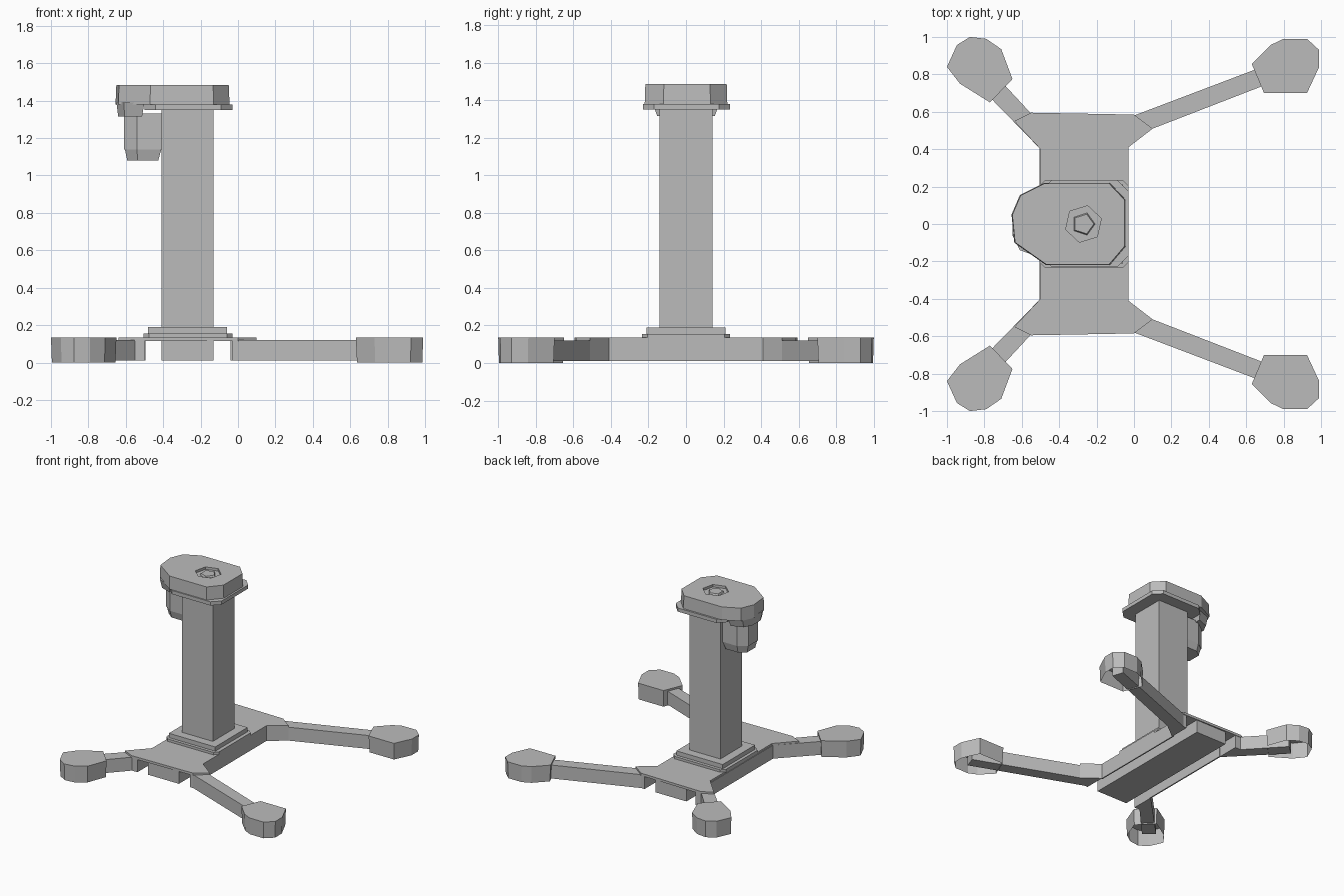
import bpy
import bmesh
import math

cube = bpy.data.objects.get("Cube")
if cube:
    bpy.data.objects.remove(cube, do_unlink=True)

grey = bpy.data.materials.new("plain_grey")
grey.use_nodes = True
grey.diffuse_color = (0.5, 0.5, 0.5, 1)
grey.node_tree.nodes["Principled BSDF"].inputs["Base Color"].default_value = (0.5, 0.5, 0.5, 1)


def prism(name, outline, z0, z1, foot_scale=1.0, top_scale=1.0, closed_below=True):
    """Extrude a plan outline from z0 to z1, optionally tapering either end."""
    cx = sum(p[0] for p in outline) / len(outline)
    cy = sum(p[1] for p in outline) / len(outline)
    bm = bmesh.new()

    def ring(z, s):
        return [bm.verts.new((cx + (x - cx) * s, cy + (y - cy) * s, z)) for x, y in outline]

    low, high = ring(z0, foot_scale), ring(z1, top_scale)
    n = len(outline)
    for i in range(n):
        j = (i + 1) % n
        bm.faces.new((low[i], low[j], high[j], high[i]))
    bm.faces.new(high)
    if closed_below:
        bm.faces.new(low[::-1])
    bmesh.ops.recalc_face_normals(bm, faces=bm.faces)
    # an open shell must still face outward
    if max(f.normal.z for f in bm.faces) < 0.9:
        bmesh.ops.reverse_faces(bm, faces=bm.faces)
    mesh = bpy.data.meshes.new(name)
    bm.to_mesh(mesh)
    bm.free()
    mesh.materials.append(grey)
    obj = bpy.data.objects.new(name, mesh)
    bpy.context.collection.objects.link(obj)
    return obj


def box(name, x0, x1, y0, y1, z0, z1, cut=0.0):
    """Box with optional chamfered vertical corners."""
    if cut:
        pts = [(x0 + cut, y0), (x1 - cut, y0), (x1, y0 + cut), (x1, y1 - cut),
               (x1 - cut, y1), (x0 + cut, y1), (x0, y1 - cut), (x0, y0 + cut)]
    else:
        pts = [(x0, y0), (x1, y0), (x1, y1), (x0, y1)]
    return prism(name, pts, z0, z1)


def polygon(cx, cy, r, sides, turn=0.0):
    return [(cx + r * math.cos(turn + i * math.tau / sides),
             cy + r * math.sin(turn + i * math.tau / sides)) for i in range(sides)]


def flip(pts, side):
    return [(x, y * side) for x, y in pts]


# Base: top plate over two side walls and a centre beam, open at both ends
half = [(-0.03, 0.41), (0.1, 0.51), (0.07, 0.6 - 0.01), (-0.55, 0.595),
        (-0.64, 0.55), (-0.5, 0.4)]
half[2] = (0.0, 0.585)
prism("base_plate", half + flip(half[::-1], -1), 0.115, 0.135)
box("base_wall_left", -0.04, -0.03, -0.42, 0.42, 0.01, 0.12)
box("base_wall_right", -0.505, -0.495, -0.41, 0.41, 0.01, 0.12)
box("base_centre_beam", -0.41, -0.13, -0.58, 0.58, 0.01, 0.12)

# Arms and hollow foot caps, mirrored front to back
long_arm = [(-0.03, 0.41), (0.1, 0.51), (0.9, 0.82), (0.87, 0.91), (0.0, 0.58), (-0.03, 0.58)]
short_arm = [(-0.5, 0.4), (-0.5, 0.59), (-0.55, 0.59), (-0.8, 0.86), (-0.88, 0.79)]
long_foot = [(0.63, 0.855), (0.695, 0.7), (0.925, 0.7), (0.99, 0.84), (0.99, 0.93),
             (0.925, 0.99), (0.8, 0.99), (0.73, 0.957)]
short_foot = [(-1.0, 0.84), (-0.93, 0.75), (-0.77, 0.65), (-0.65, 0.775), (-0.71, 0.935),
              (-0.79, 0.99), (-0.877, 1.0), (-0.947, 0.957)]
for side, word in ((-1, "front"), (1, "back")):
    prism(f"{word}_left_arm", flip(long_arm, side), 0.01, 0.12)
    prism(f"{word}_right_arm", flip(short_arm, side), 0.01, 0.12)
    prism(f"{word}_left_foot", flip(long_foot, side), 0.0, 0.135, 0.97, 1.0, False)
    prism(f"{word}_right_foot", flip(short_foot, side), 0.0, 0.135, 0.97, 1.0, False)

# Stepped plinth and square column
box("plinth_lower", -0.505, -0.03, -0.235, 0.235, 0.13, 0.155, 0.03)
box("plinth_upper", -0.48, -0.06, -0.21, 0.21, 0.155, 0.19)
box("column", -0.41, -0.13, -0.14, 0.14, 0.19, 1.36)

# Housing hung on the column under the head
housing = [(-0.41, -0.11), (-0.41, 0.11), (-0.54, 0.11), (-0.61, 0.06),
           (-0.61, -0.06), (-0.54, -0.11)]
prism("housing", housing, 1.14, 1.33)
prism("housing_bottom", [(max(x, -0.605), y) for x, y in housing], 1.08, 1.14, 0.85)

# Head: collar, rear lip and faceted cap
box("collar", -0.5, -0.03, -0.23, 0.235, 1.35, 1.38, 0.06)
prism("head_lip", [(-0.65, -0.06), (-0.61, -0.14), (-0.5, -0.18), (-0.5, 0.18),
                   (-0.61, 0.14), (-0.65, 0.06)], 1.315, 1.39, 0.85)
cap = prism("head", [(-0.655, 0.05), (-0.61, 0.155), (-0.48, 0.22), (-0.13, 0.22), (-0.045, 0.13),
                     (-0.045, -0.12), (-0.13, -0.22), (-0.47, -0.22), (-0.64, -0.1)],
            1.38, 1.485, 1.0, 0.985)

# Recessed dial with a small button
cutter = prism("dial_cutter", polygon(-0.27, 0, 0.1, 6, 0.3), 1.465, 1.55)
cutter.hide_render = True
cutter.hide_set(True)
cut = cap.modifiers.new("dial_recess", "BOOLEAN")
cut.operation = "DIFFERENCE"
cut.solver = "EXACT"
cut.object = cutter
prism("dial_button", polygon(-0.27, 0, 0.065, 5), 1.46, 1.478, 1.0, 0.85)
prism("dial_ring", polygon(-0.27, 0, 0.155, 8, 0.2), 1.47, 1.4845)
bpy.data.objects.remove(bpy.data.objects["dial_ring"], do_unlink=True)
